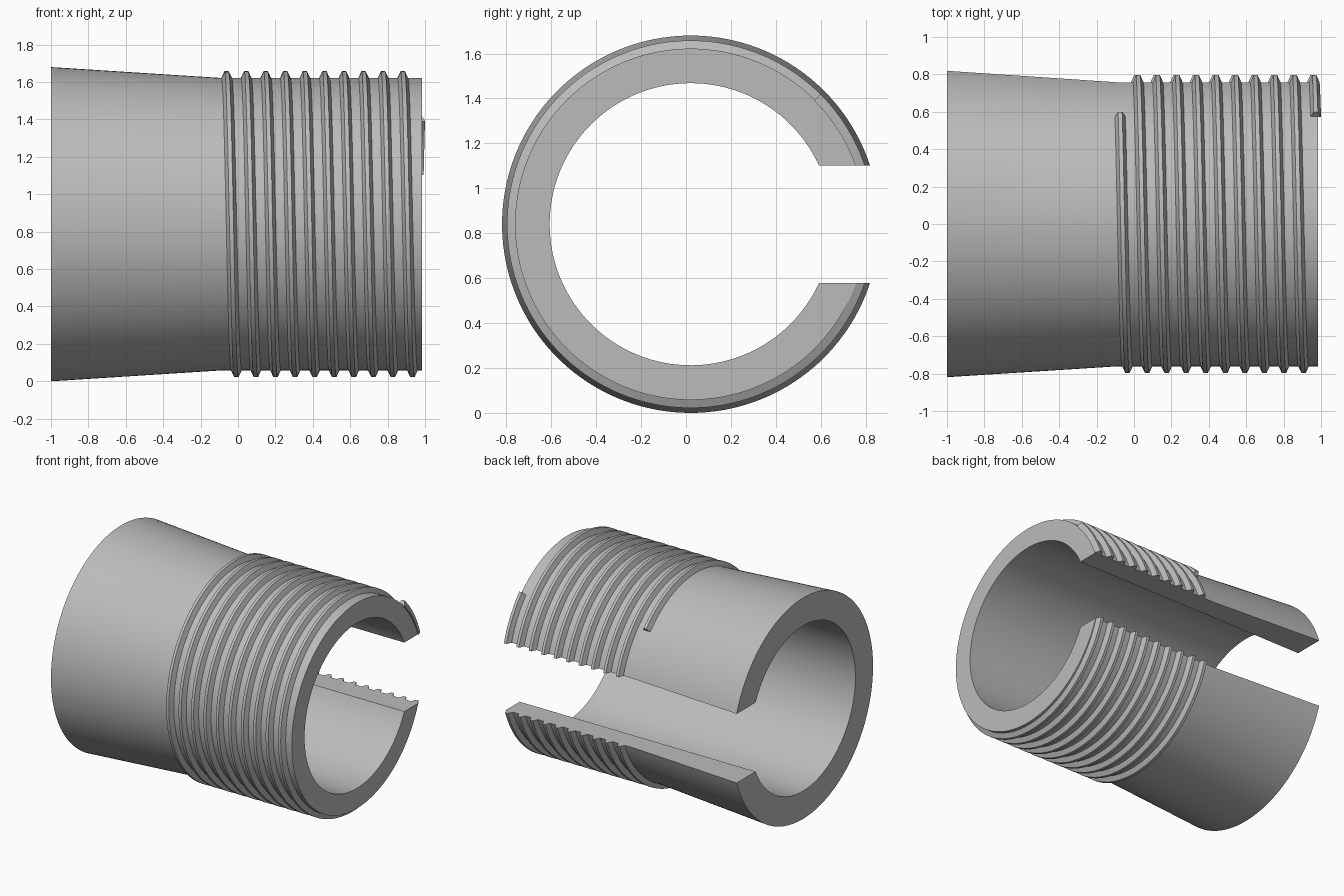
import bpy, bmesh, math

cube = bpy.data.objects.get("Cube")
if cube:
    bpy.data.objects.remove(cube, do_unlink=True)

# Main sizes
CY, CZ = 0.021, 0.84        # tube axis
SLOT = 0.2625               # half height of the slot
R_END, R_THREAD, R_BORE = 0.84, 0.782, 0.628
PITCH, TURNS = 0.1046, 10
START = math.radians(45)    # thread start, measured from the back towards the top
FULL = 2 * math.pi

grey = bpy.data.materials.new("plain grey")
grey.use_nodes = True
colour = (0.5, 0.5, 0.5, 1)
grey.diffuse_color = colour
grey.node_tree.nodes["Principled BSDF"].inputs["Base Color"].default_value = colour


def finish(name, bm):
    bmesh.ops.recalc_face_normals(bm, faces=bm.faces)
    mesh = bpy.data.meshes.new(name)
    bm.to_mesh(mesh)
    bm.free()
    obj = bpy.data.objects.new(name, mesh)
    bpy.context.collection.objects.link(obj)
    mesh.materials.append(grey)
    bpy.ops.object.select_all(action='DESELECT')
    obj.select_set(True)
    bpy.context.view_layer.objects.active = obj
    bpy.ops.object.shade_smooth_by_angle(angle=math.radians(25))


def sweep(bm, profile, first=None, last=None, rise=lambda a: 0.0):
    """Sweep an (x, radius) profile round the axis; open ends stop flat at the slot."""
    lo = START if first else 0.0
    hi = START if last else FULL
    steps = max(8, round(144 * (hi - lo) / FULL))
    loops = []
    for i in range(steps + 1):
        loop = []
        for x, r in profile:
            edge = math.asin(SLOT / r)
            a = first or edge
            b = last or FULL - edge
            t = a + (b - a) * i / steps
            loop.append(bm.verts.new((x + rise(t), CY + r * math.cos(t), CZ + r * math.sin(t))))
        loops.append(loop)
    n = len(profile)
    for p, q in zip(loops, loops[1:]):
        for j in range(n):
            k = (j + 1) % n
            bm.faces.new((p[j], p[k], q[k], q[j]))
    bm.faces.new(loops[0])
    bm.faces.new(loops[-1])


# Slotted tube: tapered half, straight half, straight bore
bm = bmesh.new()
sweep(bm, [(-1, R_END), (-0.09, R_THREAD), (0.985, R_THREAD), (0.985, R_BORE), (-1, R_BORE)])
finish("slotted_tube", bm)

# Helical thread, interrupted by the slot on every turn
bm = bmesh.new()
ridge = [(-0.028, R_THREAD - 0.004), (-0.028, R_THREAD), (-0.011, 0.818),
         (0.011, 0.818), (0.028, R_THREAD), (0.028, R_THREAD - 0.004)]
for turn in range(TURNS + 1):
    sweep(bm, ridge,
          first=START if turn == 0 else None,
          last=START if turn == TURNS else None,
          rise=lambda t: -0.061 + PITCH * (turn + (t - math.pi / 2) / FULL))
finish("screw_thread", bm)
